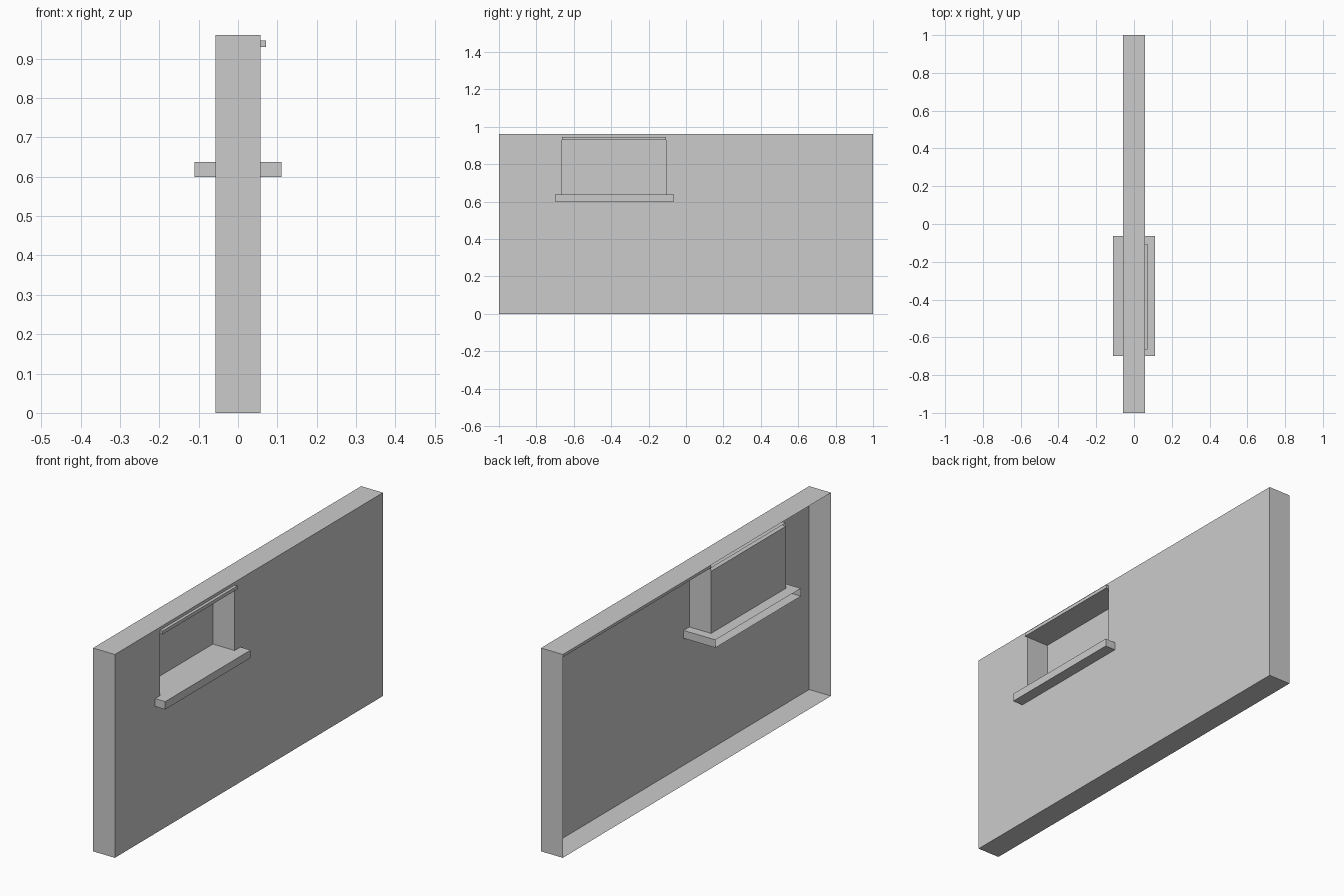
import bpy, bmesh
from mathutils import Vector

if "Cube" in bpy.data.objects:
    bpy.data.objects.remove(bpy.data.objects["Cube"])

WALL_X = 0.057                      # half thickness of the wall
WALL_Y, WALL_Z = (-1.0, 1.0), (0.0, 0.96)
WIN_Y, WIN_Z = (-0.664, -0.106), (0.637, 0.93)


def finish(bm, name):
    mesh = bpy.data.meshes.new(name)
    bm.to_mesh(mesh)
    bm.free()
    obj = bpy.data.objects.new(name, mesh)
    bpy.context.collection.objects.link(obj)
    return obj


def add_box(bm, x, y, z, skip=()):
    """Axis-aligned box; faces whose normals are in skip are left open."""
    geom = bmesh.ops.create_cube(bm, size=1.0)
    faces = {f for v in geom["verts"] for f in v.link_faces}
    bm.normal_update()
    drop = [f for f in faces if any(f.normal.dot(Vector(n)) > 0.9 for n in skip)]
    for v in geom["verts"]:
        v.co = [r[0] + (c + 0.5) * (r[1] - r[0]) for c, r in zip(v.co, (x, y, z))]
    bmesh.ops.delete(bm, geom=drop, context='FACES')


def add_panel(bm, x, ys, zs, hole=None):
    """Flat grid facing +x, with one cell optionally left out."""
    grid = [[bm.verts.new((x, y, z)) for z in zs] for y in ys]
    for i in range(len(ys) - 1):
        for j in range(len(zs) - 1):
            if (i, j) != hole:
                bm.faces.new((grid[i][j], grid[i + 1][j],
                              grid[i + 1][j + 1], grid[i][j + 1]))


LEFT, RIGHT = (-1, 0, 0), (1, 0, 0)
UP, DOWN = (0, 0, 1), (0, 0, -1)
FULL_X = (-WALL_X, WALL_X)

# Wall: hollow shell, open at the back (-x), with a window hole in the face
bm = bmesh.new()
add_box(bm, FULL_X, WALL_Y, WALL_Z, skip=(LEFT, RIGHT))
add_panel(bm, WALL_X, (WALL_Y[0], *WIN_Y, WALL_Y[1]),
          (WALL_Z[0], *WIN_Z, WALL_Z[1]), hole=(1, 1))
bmesh.ops.remove_doubles(bm, verts=bm.verts, dist=1e-5)
# narrow lip under the top edge on the open side
add_panel(bm, -WALL_X, (WIN_Y[1], WALL_Y[1]), (0.947, WALL_Z[1]))
finish(bm, "wall")

# Window recess: two side reveals and the pane at the back
bm = bmesh.new()
add_box(bm, FULL_X, WIN_Y, WIN_Z, skip=(RIGHT, UP, DOWN))
bmesh.ops.reverse_faces(bm, faces=bm.faces)
finish(bm, "window_recess")

# Sill and header: through the wall, open at the back
for name, x, y, z in (
        ("window_sill", (-0.11, 0.11), (-0.70, -0.063), (0.60, 0.637)),
        ("window_header", (-WALL_X, 0.071), WIN_Y, (0.93, 0.946))):
    bm = bmesh.new()
    add_box(bm, x, y, z, skip=(LEFT,))
    finish(bm, name)
